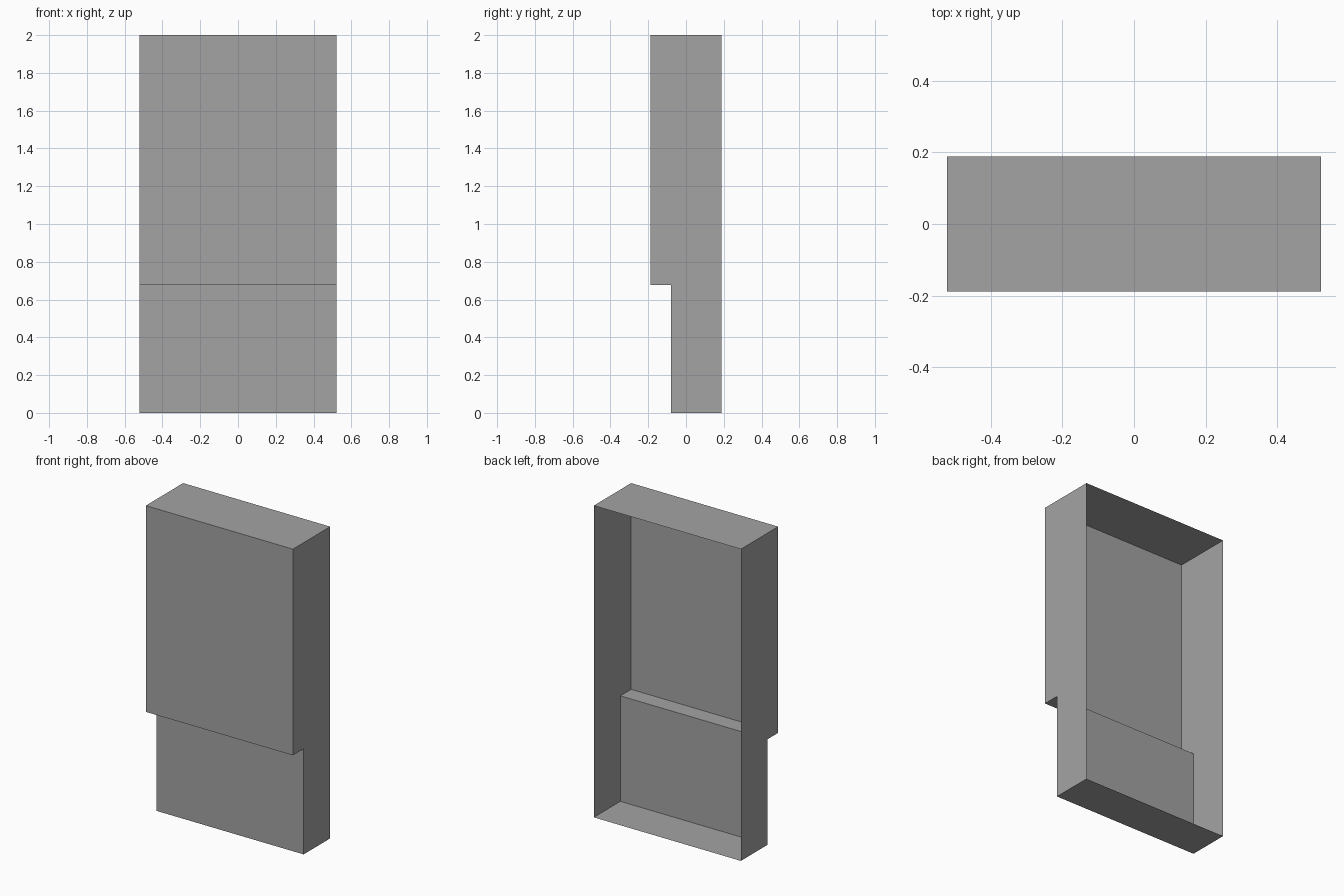
import bpy
import bmesh

cube = bpy.data.objects.get("Cube")
if cube:
    bpy.data.objects.remove(cube, do_unlink=True)

HALF_WIDTH = 0.522
BACK, FRONT, RECESS = 0.189, -0.189, -0.08
TOP, STEP = 2.0, 0.677

# Single flat grey
grey = bpy.data.materials.new("mid_grey")
grey.use_nodes = True
colour = (0.37, 0.37, 0.37, 1.0)
grey.diffuse_color = colour
grey.node_tree.nodes["Principled BSDF"].inputs["Base Color"].default_value = colour

# Stepped side profile (y, z), running from the bottom back edge to the top back edge
profile = [(BACK, 0), (RECESS, 0), (RECESS, STEP),
           (FRONT, STEP), (FRONT, TOP), (BACK, TOP)]

bm = bmesh.new()
right = [bm.verts.new((-HALF_WIDTH, y, z)) for y, z in profile]
left = [bm.verts.new((HALF_WIDTH, y, z)) for y, z in profile]

# Side walls
bm.faces.new(right[::-1])
bm.faces.new(left)

# Bottom, lower panel, step, upper panel and top; the back stays open
for i in range(len(profile) - 1):
    bm.faces.new((right[i], right[i + 1], left[i + 1], left[i]))

# Point every face outward
centre_y = (BACK + RECESS) / 2
for face in bm.faces:
    face.normal_update()
    c, n = face.calc_center_median(), face.normal
    if abs(n.x) > 0.5:
        outward = n.x * c.x
    elif abs(n.y) > 0.5:
        outward = n.y * (c.y - centre_y)
    else:
        outward = n.z * (c.z - TOP / 2)
    if outward < 0:
        face.normal_flip()

mesh = bpy.data.meshes.new("stepped_shell")
bm.to_mesh(mesh)
bm.free()
mesh.materials.append(grey)
shell = bpy.data.objects.new("stepped_shell", mesh)
bpy.context.collection.objects.link(shell)
